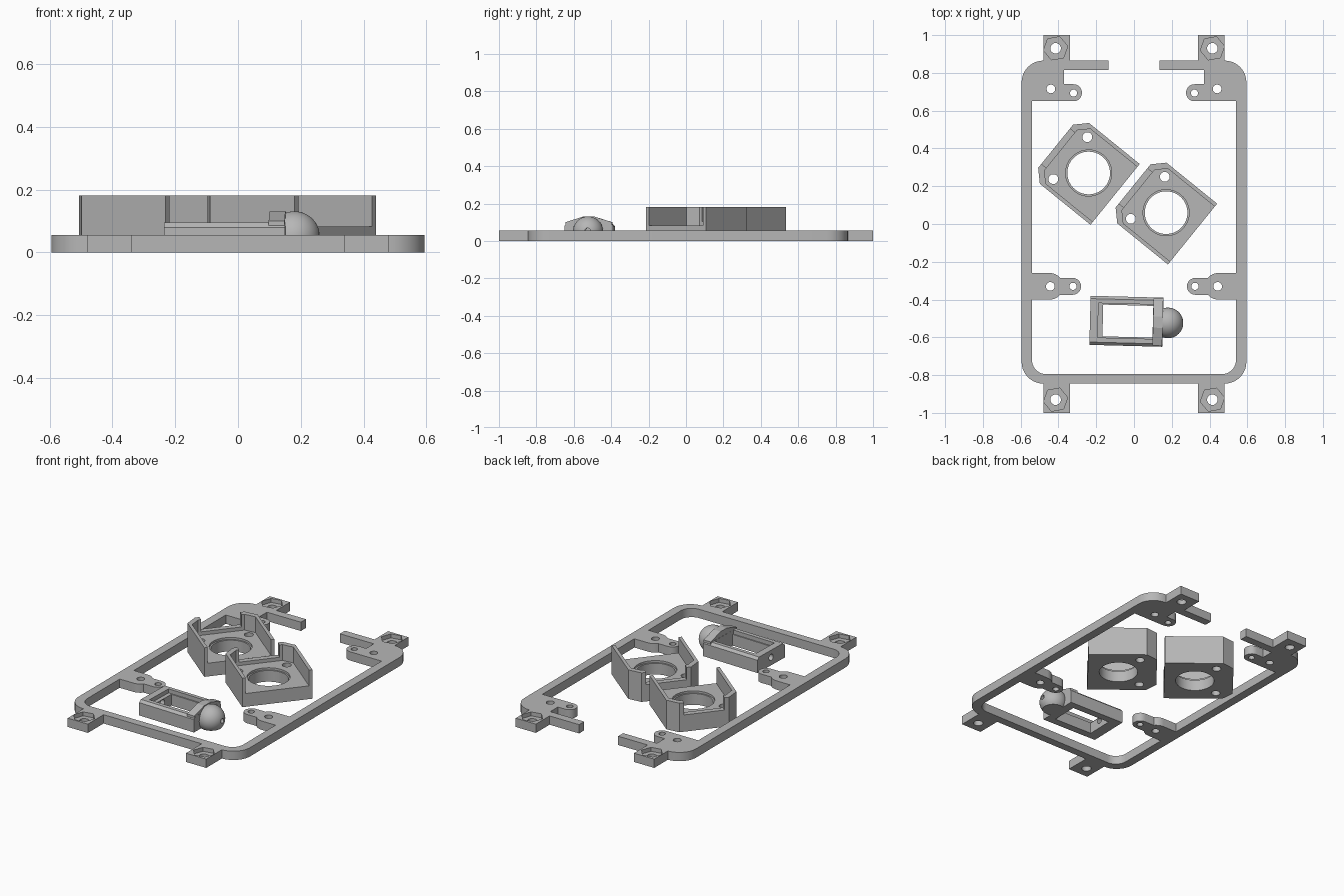
import bpy, bmesh, math
from mathutils import Matrix, Vector

if "Cube" in bpy.data.objects:
    bpy.data.objects.remove(bpy.data.objects["Cube"])

grey = bpy.data.materials.new("plain_grey")
grey.diffuse_color = (0.47, 0.47, 0.47, 1)
grey.use_nodes = True
grey.node_tree.nodes["Principled BSDF"].inputs["Base Color"].default_value = grey.diffuse_color


def arc(cx, cy, r, a0, a1, n=10):
    return [(cx + r * math.cos(math.radians(a0 + (a1 - a0) * i / n)),
             cy + r * math.sin(math.radians(a0 + (a1 - a0) * i / n))) for i in range(n + 1)]


def prism(name, pts, z0, z1, matrix=None):
    """Extrude a flat outline from z0 to z1."""
    bm = bmesh.new()
    face = bm.faces.new([bm.verts.new((x, y, z0)) for x, y in pts])
    up = bmesh.ops.extrude_face_region(bm, geom=[face])
    verts = [g for g in up["geom"] if isinstance(g, bmesh.types.BMVert)]
    bmesh.ops.translate(bm, vec=(0, 0, z1 - z0), verts=verts)
    return finish(name, bm, matrix)


def finish(name, bm, matrix=None):
    bmesh.ops.recalc_face_normals(bm, faces=bm.faces)
    if matrix:
        bm.transform(matrix)
    me = bpy.data.meshes.new(name)
    bm.to_mesh(me)
    bm.free()
    me.materials.append(grey)
    ob = bpy.data.objects.new(name, me)
    bpy.context.collection.objects.link(ob)
    return ob


def rect(x0, x1, y0, y1):
    return [(x0, y0), (x1, y0), (x1, y1), (x0, y1)]


def circle(x, y, r, n=32):
    return arc(x, y, r, 0, 360, n)[:-1]


def cut(ob, pts, z0, z1, matrix=None):
    """Subtract an extruded outline and bake the result."""
    cutter = prism("cutter", pts, z0, z1, matrix)
    cutter.hide_render = True
    mod = ob.modifiers.new("cut", "BOOLEAN")
    mod.operation, mod.solver, mod.object = "DIFFERENCE", "EXACT", cutter
    bpy.context.view_layer.update()
    dg = bpy.context.evaluated_depsgraph_get()
    me = bpy.data.meshes.new_from_object(ob.evaluated_get(dg))
    ob.modifiers.clear()
    ob.data = me
    bpy.data.objects.remove(cutter)


def smooth(ob):
    bpy.ops.object.select_all(action="DESELECT")
    ob.select_set(True)
    bpy.context.view_layer.objects.active = ob
    bpy.ops.object.shade_smooth_by_angle(angle=math.radians(25))


# Mounting frame: half outline, mirrored across x = 0
half = [(0, -.845), (.34, -.845), (.34, -1), (.48, -1)]
half += arc(.48, -.73, .115, -90, 0) + arc(.48, .75, .115, 0, 90)
half += [(.48, 1), (.34, 1), (.34, .865), (.135, .865), (.135, .815), (.37, .815), (.37, .74)]
half += arc(.32, .695, .045, 90, 270) + [(.54, .65), (.54, -.26)]
half += arc(.445, -.33, .07, 90, 140, 6) + arc(.325, -.33, .045, 90, 270)
half += arc(.445, -.33, .07, 220, 270, 6) + [(.54, -.40)]
half += arc(.465, -.72, .075, 0, -90) + [(0, -.795)]
outline = half + [(-x, y) for x, y in reversed(half) if x > 0]
frame = prism("mounting_frame", outline, 0, .055)
for s in (-1, 1):
    for x, y, r in ((.44, .715, .023), (.32, .693, .019), (.443, -.33, .023),
                    (.323, -.33, .019)):
        cut(frame, circle(s * x, y, r, 24), -.1, .2)
    for y in (-.93, .93):
        # hexagonal nut pocket with through hole
        hexagon = arc(s * .415, y, .065, 10, 370, 6)[:-1]
        cut(frame, hexagon, .03, .2)
        cut(frame, circle(s * .415, y, .028, 24), -.1, .2)
smooth(frame)


# Two identical open-sided brackets
def chamfered(u0, u1, v, c):
    return [(u1, -v), (u1, v), (u0 + c, v), (u0, v - c), (u0, c - v), (u0 + c, -v)]


def bracket(name, x, y):
    m = Matrix.Translation((x, y, 0)) @ Matrix.Rotation(math.radians(-39), 4, "Z")
    ob = prism(name, chamfered(-.225, .18, .207, .06), 0, .182, m)
    cut(ob, chamfered(-.19, .3, .187, .05), .083, .3, m)     # inner pocket
    cut(ob, rect(-.3, -.15, -.12, .12), .105, .3, m)         # low back wall
    cut(ob, circle(0, 0, .122, 48), .07, .3, m)              # ring recess
    cut(ob, circle(0, 0, .113, 48), -.1, .3, m)              # ring hole
    for v in (-.143, .143):
        cut(ob, circle(-.125, v, .026, 24), -.1, .3, m)      # screw holes
    smooth(ob)


bracket("left_bracket", -.24, .27)
bracket("right_bracket", .17, .06)

# Small housing with window and domed end
turn = Matrix.Translation((-.04, -.515, 0)) @ Matrix.Rotation(math.radians(-1.5), 4, "Z")
x_axis = Matrix(((0, 0, 1, 0), (1, 0, 0, 0), (0, 1, 0, 0), (0, 0, 0, 1)))  # y,z outline along x
c = .015
side = [(-.13, 0), (.13, 0), (.13, .095 - c), (.13 - c, .095), (c - .13, .095), (-.13, .095 - c)]
housing = prism("housing", side, -.193, .193, turn @ x_axis)
cut(housing, rect(-.125, .14, -.083, .085), -.1, .2, turn)
cut(housing, rect(-.15, .14, -.09, .092), .07, .2, turn)
cut(housing, circle(0, .05, .02, 24), -.3, -.1, turn @ x_axis)
smooth(housing)

# Raised end plate
peak = [(-.125, .05), (.125, .05), (.125, .1), (.03, .13), (-.03, .13), (-.125, .1)]
prism("end_plate", peak, .141, .192, turn @ x_axis)

# Dome, flat on its base, with a small hole in the tip
bm = bmesh.new()
bmesh.ops.create_uvsphere(bm, u_segments=48, v_segments=24, radius=.081)
bmesh.ops.translate(bm, vec=(.22, -.003, .05), verts=bm.verts)
dome = finish("dome", bm, turn)
cut(dome, rect(-.5, .5, -.5, .5), -.2, 0, turn)
cut(dome, rect(-.5, .15, -.5, .5), -.2, .3, turn)
cut(dome, circle(-.003, .055, .014, 20), .2, .5, turn @ x_axis)
smooth(dome)
